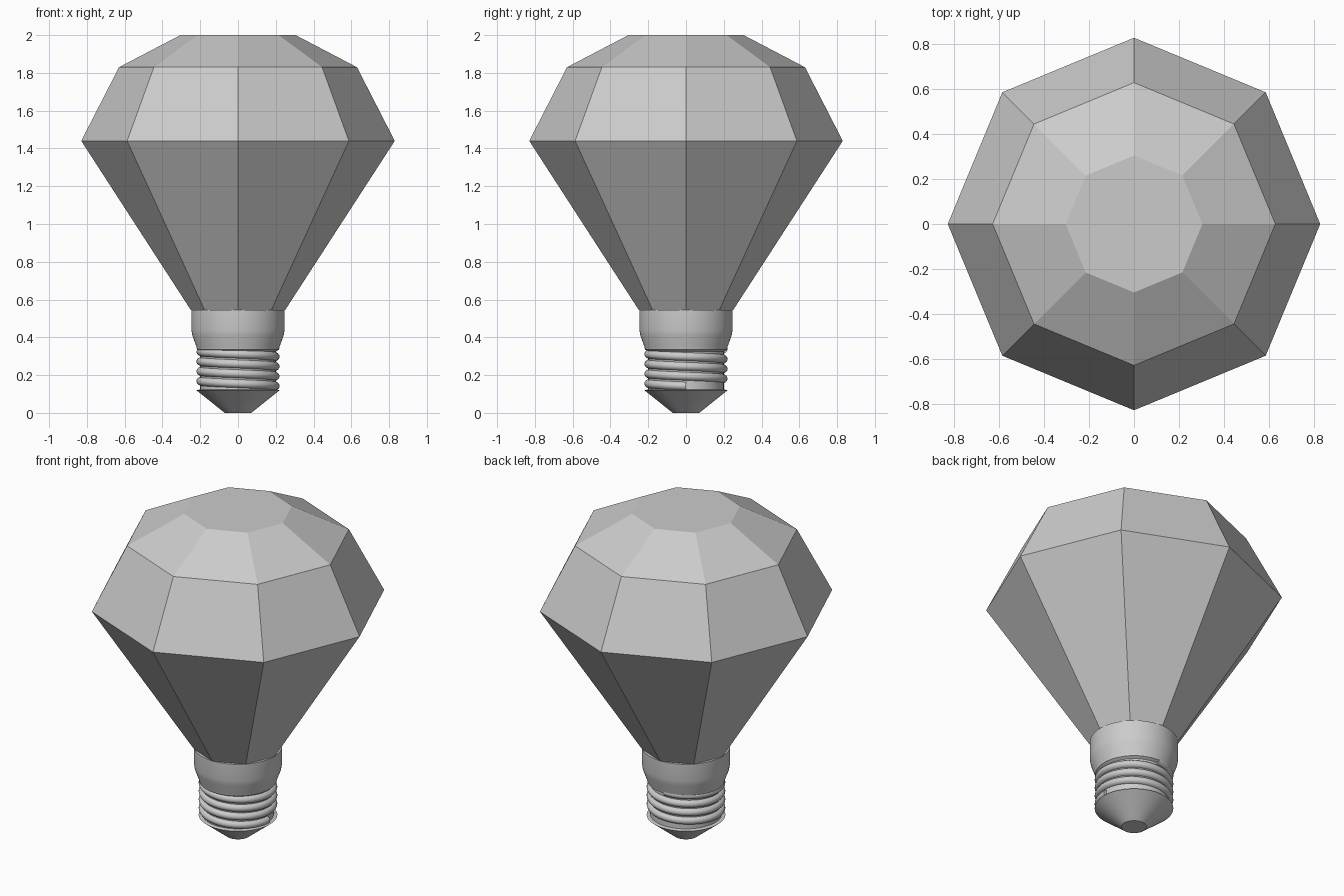
import bpy, bmesh, math

if "Cube" in bpy.data.objects:
    bpy.data.objects.remove(bpy.data.objects["Cube"])


def make_object(name, bm, smooth):
    bmesh.ops.recalc_face_normals(bm, faces=bm.faces[:])
    mesh = bpy.data.meshes.new(name)
    bm.to_mesh(mesh)
    bm.free()
    ob = bpy.data.objects.new(name, mesh)
    bpy.context.collection.objects.link(ob)
    if smooth:
        bpy.ops.object.select_all(action='DESELECT')
        ob.select_set(True)
        bpy.context.view_layer.objects.active = ob
        bpy.ops.object.shade_smooth_by_angle(angle=math.radians(35))
    return ob


def bridge(bm, a, b):
    n = len(a)
    for i in range(n):
        j = (i + 1) % n
        bm.faces.new((a[i], a[j], b[j], b[i]))


def lathe(name, profile, sides, smooth):
    """Closed revolved solid from (radius, z) points."""
    bm = bmesh.new()
    rings = []
    for r, z in profile:
        rings.append([bm.verts.new((r * math.cos(math.tau * i / sides),
                                    r * math.sin(math.tau * i / sides), z))
                      for i in range(sides)])
    for a, b in zip(rings, rings[1:]):
        bridge(bm, a, b)
    bm.faces.new(rings[0])
    bm.faces.new(rings[-1])
    return make_object(name, bm, smooth)


# Faceted glass: octagonal cut gem
lathe("gem_glass", [(0.25, 0.545), (0.83, 1.44), (0.63, 1.83), (0.305, 2.0)], 8, False)

# Collar, neck and threaded core
lathe("socket_collar", [(0.20, 0.12), (0.20, 0.325), (0.217, 0.335), (0.22, 0.35),
                        (0.242, 0.41), (0.247, 0.44), (0.247, 0.545)], 64, True)

# Contact cone at the foot
lathe("contact_tip", [(0.07, 0.0), (0.22, 0.12), (0.20, 0.125)], 64, True)

# Raised helical screw thread: clockwise, three and three quarter turns
bm = bmesh.new()
turns, steps = 3.75, 64
z0, pitch, half, root, height = 0.142, 0.052, 0.023, 0.195, 0.025
count = int(turns * steps)
rings = []
for i in range(count + 1):
    t = i / steps
    a = -math.tau * t
    ring = []
    for k in range(9):
        b = math.pi * k / 8
        r = root + height * math.sin(b)
        z = z0 + pitch * t - half * math.cos(b)
        ring.append(bm.verts.new((r * math.cos(a), r * math.sin(a), z)))
    rings.append(ring)
for p, q in zip(rings, rings[1:]):
    bridge(bm, p, q)
bm.faces.new(rings[0])
bm.faces.new(rings[-1])
make_object("screw_thread", bm, True)
